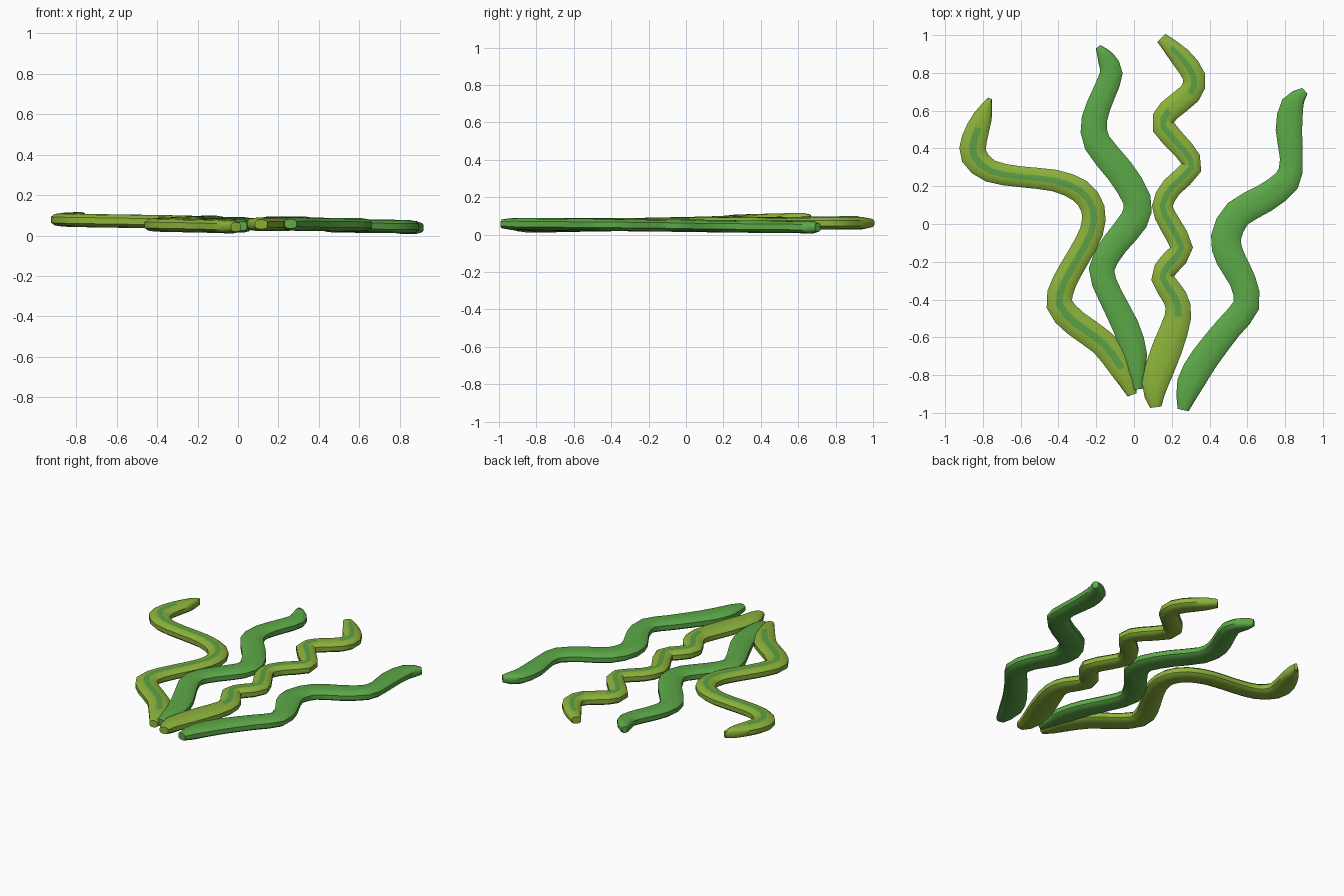
import bpy, bmesh, math
from mathutils import Vector


def material(name, rgb):
    m = bpy.data.materials.new(name)
    m.diffuse_color = (*rgb, 1)
    return m


GREEN = material("leaf green", (0.107, 0.393, 0.064))
OLIVE = material("yellow green", (0.263, 0.448, 0.043))
STRIPE = material("stripe green", (0.105, 0.36, 0.06))

# rounded flat cross-section (side, height), first edge is the top middle
SECTION = [(0.27, 1), (-0.27, 1), (-0.75, 0.85), (-1, 0.45), (-1, -0.45), (-0.75, -0.85),
           (-0.27, -1), (0.27, -1), (0.75, -0.85), (1, -0.45), (1, 0.45), (0.75, 0.85)]
HALF_HEIGHT = 0.033
STEPS = 2


def spline(pts):
    """Smooth the path through its points (x, y, width)."""
    p = [Vector(q) for q in pts]
    p = [2 * p[0] - p[1]] + p + [2 * p[-1] - p[-2]]
    out = []
    for i in range(1, len(p) - 2):
        a, b, c, d = p[i - 1:i + 3]
        for k in range(STEPS):
            t = k / STEPS
            out.append(0.5 * (2 * b + (c - a) * t + (2 * a - 5 * b + 4 * c - d) * t * t
                              + (3 * b - a - 3 * c + d) * t ** 3))
    return out + [p[-2]]


def strand(name, pts, z_start, z_end, mat, stripes=()):
    path = spline(pts)
    n = len(path)
    bm = bmesh.new()
    rings = []
    for i, p in enumerate(path):
        d = path[min(i + 1, n - 1)] - path[max(i - 1, 0)]
        side = Vector((d.y, -d.x, 0)).normalized()
        z = z_start + (z_end - z_start) * i / (n - 1)
        h = HALF_HEIGHT * (0.7 if i in (0, n - 1) else 1)
        rings.append([bm.verts.new(Vector((p.x, p.y, z)) + side * (u * p.z / 2)
                                   + Vector((0, 0, v * h))) for u, v in SECTION])
    m = len(SECTION)
    for i in range(n - 1):
        for j in range(m):
            k = (j + 1) % m
            f = bm.faces.new((rings[i][j], rings[i][k], rings[i + 1][k], rings[i + 1][j]))
            # stripe runs along the top middle faces
            if j == 0 and any(a <= i / STEPS < b for a, b in stripes):
                f.material_index = 1
    bm.faces.new(rings[0])
    bm.faces.new(rings[-1])
    bmesh.ops.recalc_face_normals(bm, faces=bm.faces[:])
    me = bpy.data.meshes.new(name)
    bm.to_mesh(me)
    bm.free()
    me.materials.append(mat)
    if stripes:
        me.materials.append(STRIPE)
    ob = bpy.data.objects.new(name, me)
    bpy.context.collection.objects.link(ob)
    bpy.ops.object.select_all(action='DESELECT')
    ob.select_set(True)
    bpy.context.view_layer.objects.active = ob
    bpy.ops.object.shade_smooth_by_angle(angle=math.radians(40))


# outer left striped strand
strand("left_striped_strand", [
    (-0.01, -0.905, 0.05), (-0.065, -0.765, 0.13), (-0.165, -0.63, 0.14), (-0.31, -0.525, 0.14),
    (-0.395, -0.425, 0.14), (-0.37, -0.31, 0.13), (-0.295, -0.175, 0.125), (-0.225, -0.04, 0.125),
    (-0.217, 0.08, 0.125), (-0.285, 0.175, 0.125), (-0.42, 0.23, 0.115), (-0.60, 0.25, 0.11),
    (-0.76, 0.28, 0.12), (-0.847, 0.36, 0.14), (-0.845, 0.45, 0.135), (-0.80, 0.57, 0.1),
    (-0.762, 0.665, 0.02)], 0.042, 0.085, OLIVE, [(1, 14.5)])

# inner left plain strand
strand("left_plain_strand", [
    (0.02, -0.875, 0.05), (0.005, -0.70, 0.13), (-0.045, -0.54, 0.14), (-0.125, -0.38, 0.13),
    (-0.172, -0.24, 0.135), (-0.10, -0.105, 0.14), (0.0, 0.02, 0.15), (0.015, 0.13, 0.15),
    (-0.075, 0.28, 0.15), (-0.195, 0.43, 0.145), (-0.21, 0.555, 0.135), (-0.16, 0.69, 0.125),
    (-0.12, 0.80, 0.12), (-0.15, 0.88, 0.09), (-0.19, 0.938, 0.03)], 0.047, 0.068, GREEN)

# inner right striped strand, tightly wavy
strand("right_striped_strand", [
    (0.115, -0.97, 0.06), (0.11, -0.85, 0.14), (0.175, -0.66, 0.16), (0.233, -0.49, 0.14),
    (0.217, -0.39, 0.13), (0.15, -0.285, 0.12), (0.19, -0.21, 0.12), (0.252, -0.125, 0.12),
    (0.19, 0.0, 0.115), (0.15, 0.095, 0.11), (0.20, 0.195, 0.11), (0.305, 0.30, 0.11),
    (0.265, 0.39, 0.11), (0.155, 0.515, 0.12), (0.185, 0.60, 0.12), (0.295, 0.69, 0.12),
    (0.318, 0.78, 0.12), (0.245, 0.885, 0.11), (0.145, 0.985, 0.06)],
    0.055, 0.062, OLIVE, [(3, 14), (15, 17.5)])

# outer right plain strand
strand("right_plain_strand", [
    (0.26, -0.985, 0.06), (0.295, -0.85, 0.14), (0.375, -0.71, 0.15), (0.50, -0.55, 0.14),
    (0.595, -0.43, 0.14), (0.575, -0.30, 0.14), (0.51, -0.18, 0.155), (0.487, -0.07, 0.16),
    (0.55, 0.055, 0.155), (0.69, 0.135, 0.15), (0.81, 0.23, 0.14), (0.833, 0.345, 0.12),
    (0.82, 0.50, 0.14), (0.84, 0.635, 0.12), (0.905, 0.705, 0.04)], 0.058, 0.039, GREEN)
